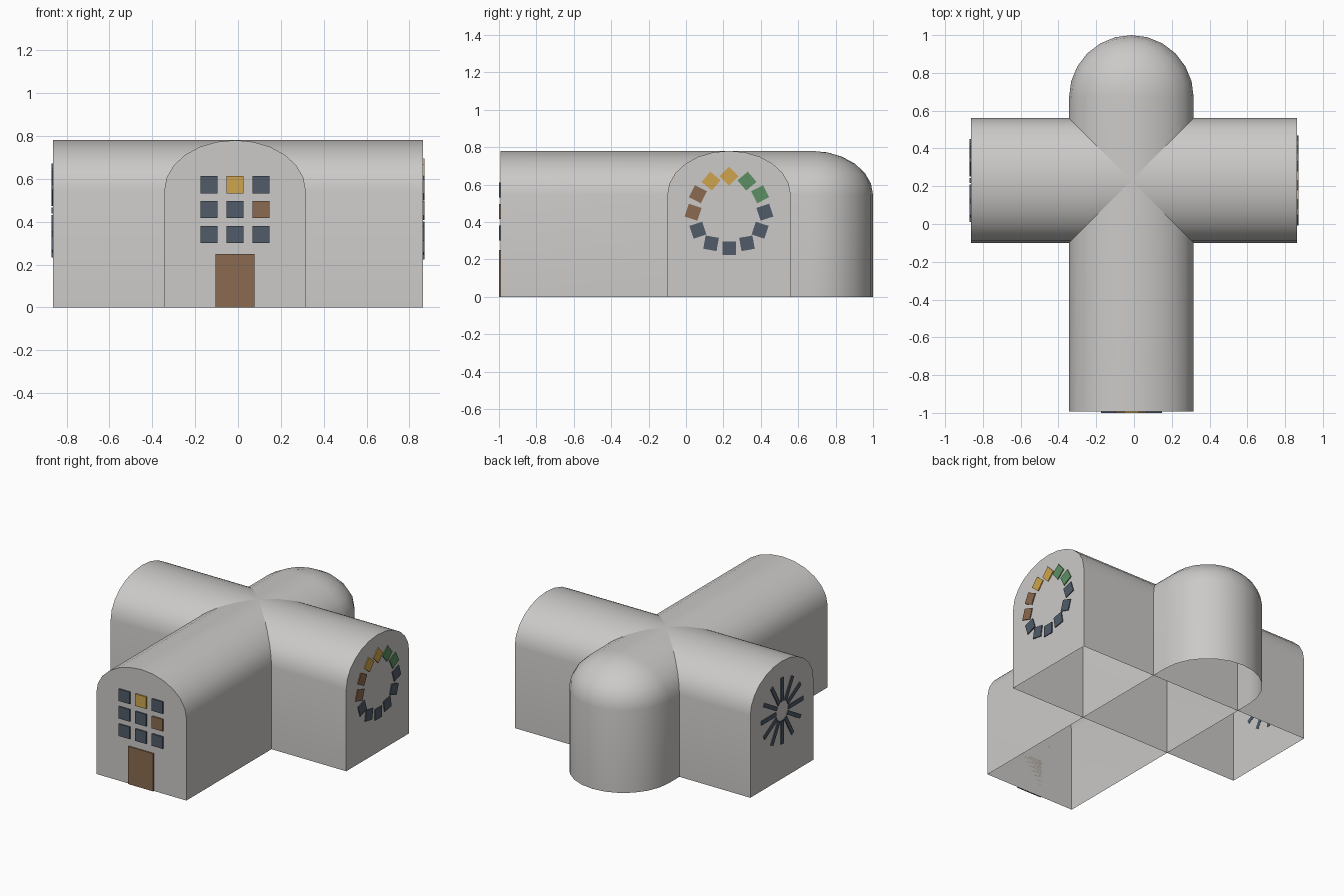
import bpy, bmesh
from math import sin, cos, pi, radians
from mathutils import Matrix, Vector

cube = bpy.data.objects.get("Cube")
if cube:
    bpy.data.objects.remove(cube, do_unlink=True)

HALF, SPRING, RISE, SEG = 0.33, 0.545, 0.235, 12
NAVE_X, CROSS_Y = -0.014, 0.23
FRONT_Y, APSE_Y, END_X = -0.992, 0.67, 0.864


def material(name, rgb):
    m = bpy.data.materials.new(name)
    m.use_nodes = True
    m.diffuse_color = (*rgb, 1)
    m.node_tree.nodes["Principled BSDF"].inputs["Base Color"].default_value = (*rgb, 1)
    return m


STONE = material("pale stone", (0.6, 0.59, 0.575))
SLATE = material("slate blue", (0.08, 0.105, 0.138))
WOOD = material("brown", (0.258, 0.147, 0.08))
GOLD = material("gold", (0.62, 0.376, 0.076))
GREEN = material("green", (0.107, 0.275, 0.122))


def finish(name, bm, mat, smooth=False):
    mesh = bpy.data.meshes.new(name)
    bm.to_mesh(mesh)
    bm.free()
    mesh.materials.append(mat)
    obj = bpy.data.objects.new(name, mesh)
    bpy.context.collection.objects.link(obj)
    if smooth:
        bpy.ops.object.select_all(action="DESELECT")
        obj.select_set(True)
        bpy.context.view_layer.objects.active = obj
        bpy.ops.object.shade_smooth_by_angle(angle=radians(35))
    return obj


def arch_profile():
    """Wall and vault outline as (across, up) from one foot to the other."""
    arch = [(-HALF * cos(pi * i / SEG), SPRING + RISE * sin(pi * i / SEG))
            for i in range(SEG + 1)]
    return [(-HALF, 0)] + arch + [(HALF, 0)]


def vault(bm, place, start, end, caps):
    """Extrude the arch between two stations; the underside stays open."""
    rows = [[bm.verts.new(place(a, d, z)) for a, z in arch_profile()] for d in (start, end)]
    for i in range(len(rows[0]) - 1):
        bm.faces.new((rows[0][i], rows[0][i + 1], rows[1][i + 1], rows[1][i]))
    for row, cap in zip(rows, caps):
        if cap:
            bm.faces.new(row)


# Nave with a domed apse at the back
bm = bmesh.new()
vault(bm, lambda a, d, z: (NAVE_X + a, d, z), FRONT_Y, APSE_Y, (True, False))
half = [(a, z) for a, z in arch_profile() if a > -1e-6][::-1]
verts = [bm.verts.new((NAVE_X + a, APSE_Y, z)) for a, z in half]
edges = [bm.edges.new(pair) for pair in zip(verts, verts[1:])]
bmesh.ops.spin(bm, geom=verts + edges, cent=(NAVE_X, APSE_Y, 0), axis=(0, 0, 1),
               angle=pi, steps=SEG)
bmesh.ops.remove_doubles(bm, verts=bm.verts, dist=1e-4)
bmesh.ops.recalc_face_normals(bm, faces=bm.faces)
finish("nave_and_apse", bm, STONE, True)

# Transept crossing the nave
bm = bmesh.new()
vault(bm, lambda a, d, z: (d, CROSS_Y + a, z), -END_X, END_X, (True, True))
bmesh.ops.recalc_face_normals(bm, faces=bm.faces)
finish("transept", bm, STONE, True)


def plate(name, mat, center, size, turn=0, axis="X"):
    bm = bmesh.new()
    bmesh.ops.create_cube(bm, size=1)
    bmesh.ops.transform(bm, verts=bm.verts, matrix=Matrix.Translation(center)
                        @ Matrix.Rotation(turn, 4, axis) @ Matrix.Diagonal((*size, 1)))
    return finish(name, bm, mat)


# Front door and window grid
THICK = 0.008
face_y = FRONT_Y - THICK / 2
plate("front_door", WOOD, (NAVE_X, face_y, 0.125), (0.182, THICK, 0.25))
for row in range(3):
    for col in range(3):
        mat = {(0, 1): GOLD, (1, 2): WOOD}.get((row, col), SLATE)
        plate("front_window", mat, (NAVE_X + (col - 1) * 0.121, face_y, 0.572 - row * 0.116),
              (0.08, THICK, 0.08))

# Ring of square panes on the left transept end, counted clockwise from the bottom
panes = [SLATE] * 3 + [WOOD] * 2 + [GOLD] * 2 + [GREEN] * 2 + [SLATE] * 3
tilts = [0, 10, -18, 18, 27, 40, 45]
for i, mat in enumerate(panes):
    a = i * pi / 6
    tilt = -tilts[i] if i < 7 else tilts[12 - i]
    plate("ring_pane", mat,
          (END_X + 0.002, CROSS_Y - 0.192 * sin(a), 0.452 - 0.192 * cos(a)),
          (THICK, 0.072, 0.072), radians(tilt))

# Spoked window on the right transept end
for i in range(12):
    a = i * pi / 6
    out = Vector((0, -sin(a), cos(a))) * 0.142
    plate("window_spoke", SLATE, Vector((-END_X - 0.002, CROSS_Y, 0.452)) + out,
          (THICK, 0.027, 0.155), a)
